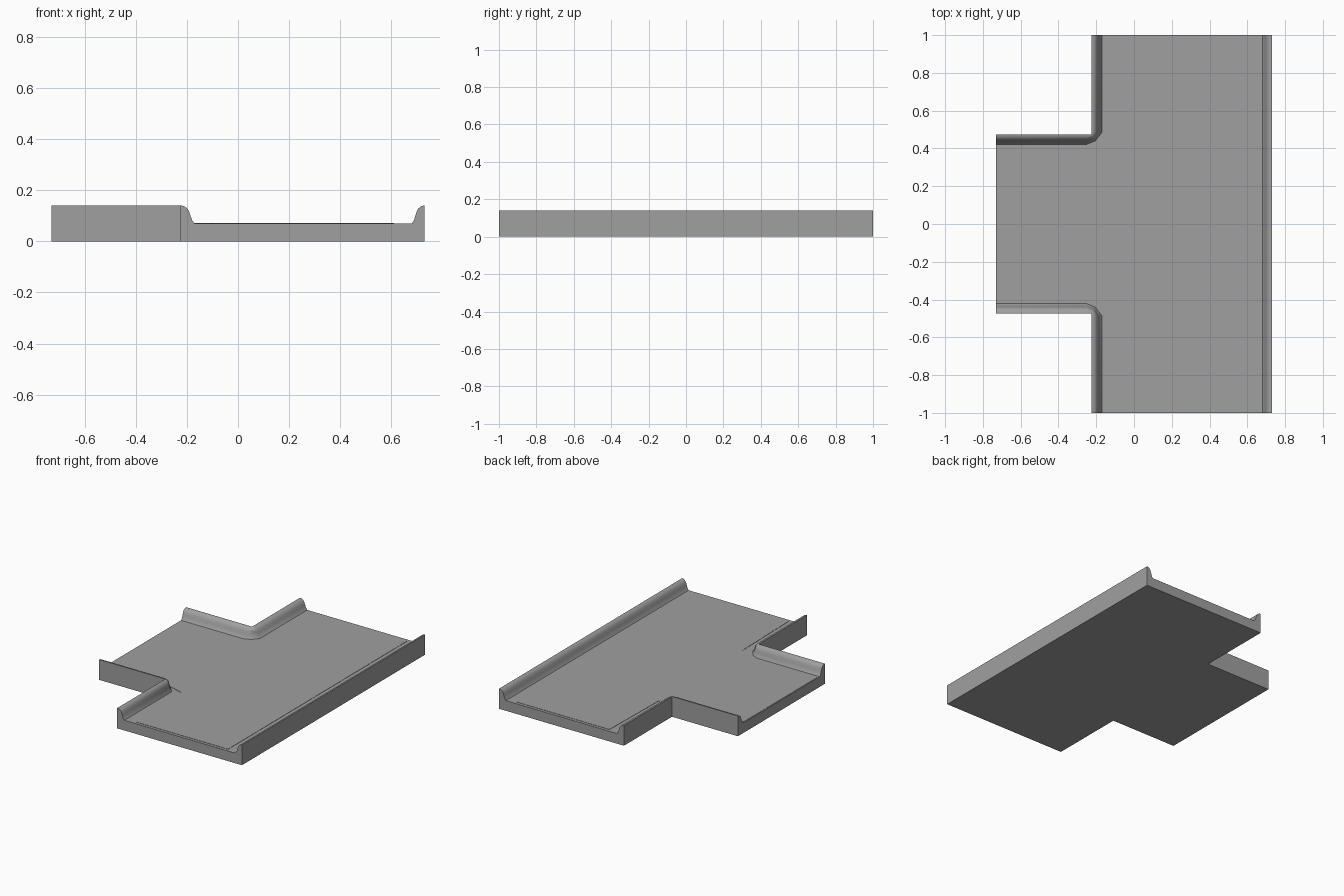
import bpy, bmesh

cube = bpy.data.objects.get("Cube")
if cube:
    bpy.data.objects.remove(cube)

# Single plain grey
grey = bpy.data.materials.new("stone_grey")
grey.use_nodes = True
colour = (0.35, 0.35, 0.35, 1)
grey.diffuse_color = colour
grey.node_tree.nodes["Principled BSDF"].inputs["Base Color"].default_value = colour

FLOOR, TOP = 0.07, 0.14


def finish(name, bm, smooth=False):
    bmesh.ops.recalc_face_normals(bm, faces=bm.faces)
    mesh = bpy.data.meshes.new(name)
    bm.to_mesh(mesh)
    bm.free()
    mesh.materials.append(grey)
    obj = bpy.data.objects.new(name, mesh)
    bpy.context.collection.objects.link(obj)
    if smooth:
        bpy.ops.object.select_all(action='DESELECT')
        obj.select_set(True)
        bpy.context.view_layer.objects.active = obj
        bpy.ops.object.shade_smooth_by_angle(angle=0.6)
    return obj


def slab(name, outline, z0, z1):
    bm = bmesh.new()
    base = bm.faces.new([bm.verts.new((x, y, z0)) for x, y in outline])
    top = bmesh.ops.extrude_face_region(bm, geom=[base], use_keep_orig=True)["geom"]
    for v in top:
        if isinstance(v, bmesh.types.BMVert):
            v.co.z = z1
    return finish(name, bm)


# Kerb section: fraction from outer to inner path, fraction of kerb height
SECTION = [(0, 0), (0, 1), (0.16, 0.99), (0.34, 0.93), (0.5, 0.82),
           (0.62, 0.66), (0.72, 0.42), (0.83, 0.18), (1, 0)]


def kerb(name, outer, inner):
    bm = bmesh.new()
    rings = []
    for (ox, oy), (ix, iy) in zip(outer, inner):
        rings.append([bm.verts.new((ox + (ix - ox) * t, oy + (iy - oy) * t,
                                    FLOOR + (TOP - FLOOR) * h)) for t, h in SECTION])
    n = len(SECTION)
    for a, b in zip(rings, rings[1:]):
        for i in range(n):
            j = (i + 1) % n
            bm.faces.new((a[i], a[j], b[j], b[i]))
    bm.faces.new(rings[0])
    bm.faces.new(rings[-1])
    return finish(name, bm, smooth=True)


def flip(path):
    return [(x, -y) for x, y in path]


# T-shaped base
half = [(-0.73, 0.475), (-0.225, 0.475), (-0.225, 1), (0.73, 1)]
slab("road_base", half + flip(half)[::-1], 0, FLOOR)

# Slightly raised paving on the road and its branch
paving = [(-0.725, 0.405), (-0.26, 0.405), (-0.21, 0.43), (-0.11, 0.46),
          (-0.1, 0.98), (0.61, 0.98)]
slab("paving", paving + flip(paving)[::-1], FLOOR - 0.002, FLOOR + 0.002)

# Straight kerb and the two kerbs that turn the corner
kerb("straight_kerb", [(0.73, -1), (0.73, 1)], [(0.68, -1), (0.68, 1)])
outer = [(-0.73, 0.475), (-0.24, 0.475), (-0.225, 0.475), (-0.225, 0.49), (-0.225, 1)]
inner = [(-0.73, 0.42), (-0.255, 0.42), (-0.205, 0.44), (-0.17, 0.485), (-0.17, 1)]
kerb("back_corner_kerb", outer, inner)
kerb("front_corner_kerb", flip(outer), flip(inner))
